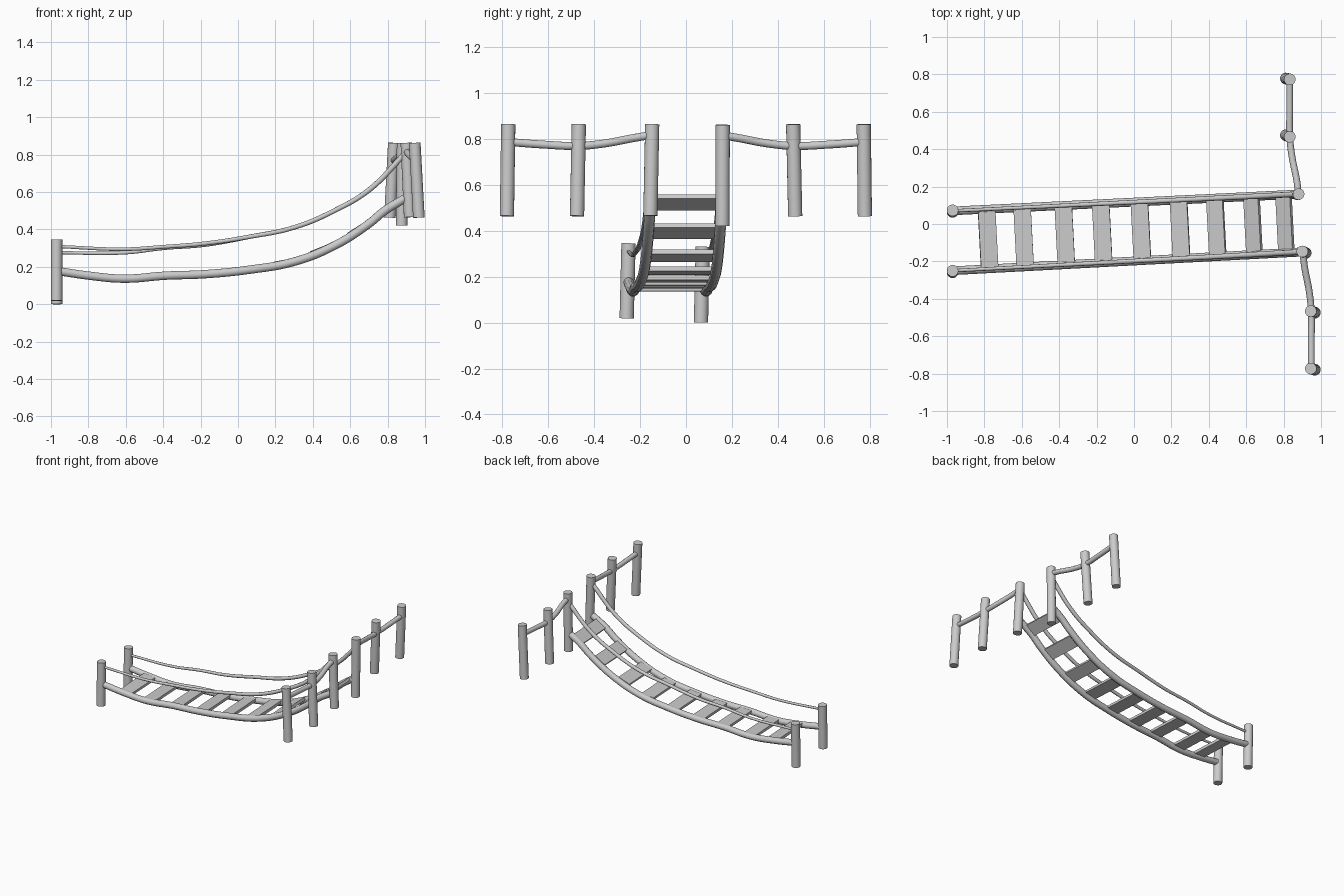
import bpy, math
from mathutils import Vector, Matrix

if "Cube" in bpy.data.objects:
    bpy.data.objects.remove(bpy.data.objects["Cube"])


def smooth(ob):
    bpy.ops.object.select_all(action='DESELECT')
    ob.select_set(True)
    bpy.context.view_layer.objects.active = ob
    bpy.ops.object.shade_smooth_by_angle(angle=math.radians(40))


def post(name, bottom, top, r=0.031):
    a, b = Vector(bottom), Vector(top)
    bpy.ops.mesh.primitive_cylinder_add(vertices=20, radius=r, depth=(b - a).length,
                                        location=(a + b) / 2)
    ob = bpy.context.object
    ob.name = name
    ob.rotation_euler = (b - a).to_track_quat('Z', 'Y').to_euler()
    smooth(ob)


def rope(name, pts, r0, r1):
    cu = bpy.data.curves.new(name, 'CURVE')
    cu.dimensions = '3D'
    cu.bevel_depth = 1.0
    cu.bevel_resolution = 3
    cu.use_fill_caps = True
    cu.resolution_u = 6
    sp = cu.splines.new('BEZIER')
    sp.bezier_points.add(len(pts) - 1)
    for i, (bp, p) in enumerate(zip(sp.bezier_points, pts)):
        bp.co = p
        bp.handle_left_type = bp.handle_right_type = 'AUTO'
        bp.radius = r0 + (r1 - r0) * i / (len(pts) - 1)
    ob = bpy.data.objects.new(name, cu)
    bpy.context.collection.objects.link(ob)
    bpy.ops.object.select_all(action='DESELECT')
    ob.select_set(True)
    bpy.context.view_layer.objects.active = ob
    bpy.ops.object.convert(target='MESH')
    smooth(bpy.context.object)


# Bridge runs slightly askew: y of each side as a function of x
def side_y(x, s):
    t = (x + 0.97) / 1.86
    return (0.07 + 0.09 * t) if s > 0 else (-0.25 + 0.10 * t)


deck = [(-0.96, 0.176), (-0.795, 0.152), (-0.607, 0.136), (-0.393, 0.152), (-0.18, 0.16),
        (0.06, 0.184), (0.3, 0.227), (0.516, 0.313), (0.70, 0.43), (0.785, 0.50), (0.89, 0.564)]
hand = [(-0.607, 0.294), (-0.393, 0.307), (-0.18, 0.324), (0.06, 0.36), (0.3, 0.41),
        (0.516, 0.50), (0.70, 0.61), (0.86, 0.77), (0.895, 0.81)]

# Low-end posts
post("low_post_left", (-0.97, 0.065, 0.0), (-0.97, 0.073, 0.33))
post("low_post_right", (-0.97, -0.258, 0.018), (-0.97, -0.25, 0.345))

# High-end gate posts and outer fence posts
post("gate_post_left", (0.875, 0.158, 0.42), (0.88, 0.16, 0.86))
post("gate_post_right", (0.918, -0.155, 0.465), (0.90, -0.147, 0.862))
for name, x0, x1, y0, y1 in (("fence_post_left_inner", 0.812, 0.833, 0.475, 0.466),
                             ("fence_post_left_outer", 0.812, 0.833, 0.778, 0.773),
                             ("fence_post_right_inner", 0.967, 0.945, -0.474, -0.466),
                             ("fence_post_right_outer", 0.967, 0.945, -0.779, -0.773)):
    post(name, (x0, y0, 0.463), (x1, y1, 0.862))

# Deck ropes, hand ropes and fence ropes for both sides
for s, n, d in ((1, "left", -0.012), (-1, "right", 0.0)):
    rope("deck_rope_" + n, [(x, side_y(x, s), z) for x, z in deck], 0.023, 0.024)
    start = [(-0.96, 0.275 if s > 0 else 0.308)]
    pts = [(x, z + (d * 1.6 if i == 0 else d * 0.6 if i < 3 else 0)) for i, (x, z) in enumerate(hand)]
    rope("hand_rope_" + n, [(x, side_y(x, s), z) for x, z in start + pts], 0.009, 0.016)
    xi, xg = (0.833, 0.88) if s > 0 else (0.948, 0.903)
    rope("fence_rope_" + n,
         [(xg, s * 0.153, 0.815), (xg + (xi - xg) * 0.2, s * 0.23, 0.802),
          (xg + (xi - xg) * 0.75, s * 0.36, 0.778), (xi, s * 0.467, 0.768),
          (xi, s * 0.62, 0.774), (xi, s * 0.77, 0.785)], 0.018, 0.018)


# Planks following the slope of the deck ropes
def deck_z(x):
    for (xa, za), (xb, zb) in zip(deck, deck[1:]):
        if x <= xb:
            return za + (zb - za) * (x - xa) / (xb - xa)
    return deck[-1][1]


for i, x in enumerate((-0.78, -0.59, -0.37, -0.17, 0.037, 0.246, 0.44, 0.636, 0.807)):
    slope = math.atan2(deck_z(x + 0.06) - deck_z(x - 0.06), 0.12)
    bpy.ops.mesh.primitive_cube_add(size=1)
    ob = bpy.context.object
    ob.name = f"plank_{i + 1}"
    y = (side_y(x, 1) + side_y(x, -1)) / 2
    ob.matrix_world = (Matrix.Translation((x, y, deck_z(x) + 0.008))
                       @ Matrix.Rotation(math.radians(3), 4, 'Z')
                       @ Matrix.Rotation(-slope, 4, 'Y')
                       @ Matrix.Diagonal((0.093, 0.30, 0.02, 1)))
